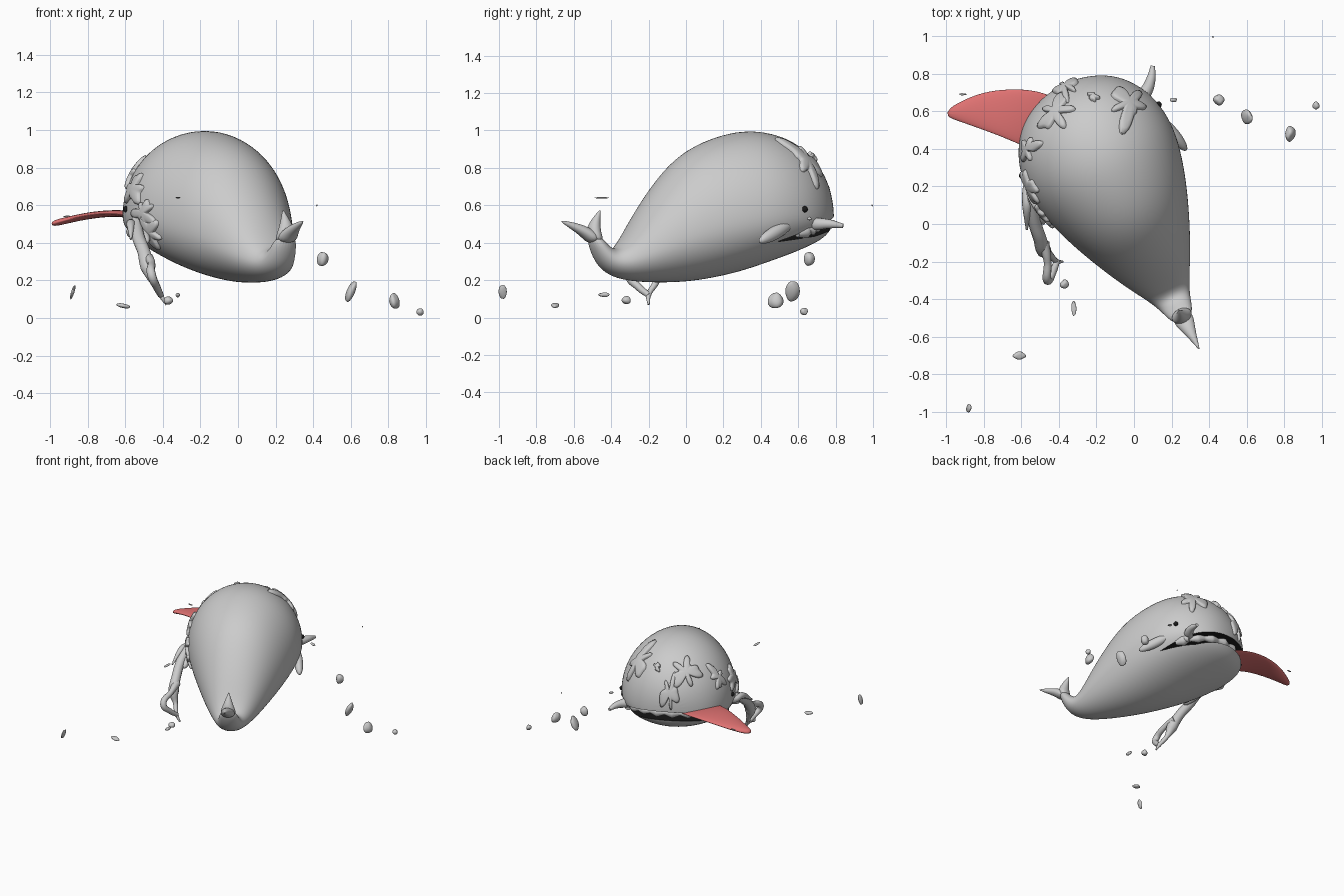
import bpy, bmesh, math, random
from mathutils import Vector, Matrix
from mathutils.bvhtree import BVHTree

if "Cube" in bpy.data.objects:
    bpy.data.objects.remove(bpy.data.objects["Cube"])

random.seed(4)
HEADING = math.radians(27.5)
U = Vector((-math.sin(HEADING), math.cos(HEADING), 0))   # forward axis of the animal
V = Vector((math.cos(HEADING), math.sin(HEADING), 0))    # sideways axis
Z = Vector((0, 0, 1))


def P(s, t, z):
    return U * s + V * t + Z * z


def material(name, rgb):
    m = bpy.data.materials.new(name)
    m.diffuse_color = (*rgb, 1)
    m.use_nodes = True
    m.node_tree.nodes["Principled BSDF"].inputs["Base Color"].default_value = m.diffuse_color
    return m


def link(name, bm, mat=None):
    bmesh.ops.recalc_face_normals(bm, faces=bm.faces)
    me = bpy.data.meshes.new(name)
    bm.to_mesh(me)
    bm.free()
    ob = bpy.data.objects.new(name, me)
    bpy.context.collection.objects.link(ob)
    if mat:
        me.materials.append(mat)
    return ob


def bake(ob, angle=50):
    dg = bpy.context.evaluated_depsgraph_get()
    me = bpy.data.meshes.new_from_object(ob.evaluated_get(dg))
    ob.modifiers.clear()
    ob.data = me
    bpy.ops.object.select_all(action='DESELECT')
    ob.select_set(True)
    bpy.context.view_layer.objects.active = ob
    bpy.ops.object.shade_smooth_by_angle(angle=math.radians(angle))


def loft(name, rings, n=24, mat=None):
    """Each ring: low point, high point, widest fraction, half-width vector."""
    bm = bmesh.new()
    loops = []
    for a, b, f, w in rings:
        mid = a.lerp(b, f)
        loop = []
        for i in range(n):
            c, q = math.cos(math.tau * i / n), math.sin(math.tau * i / n)
            loop.append(bm.verts.new(mid + w * c + ((b - mid) if q > 0 else (mid - a)) * q))
        loops.append(loop)
    for l0, l1 in zip(loops, loops[1:]):
        for i in range(n):
            j = (i + 1) % n
            bm.faces.new((l0[i], l0[j], l1[j], l1[i]))
    bm.faces.new(loops[0])
    bm.faces.new(loops[-1])
    ob = link(name, bm, mat)
    ob.modifiers.new("smooth", 'SUBSURF').levels = 2
    return ob


def side_rings(rows):
    return [(P(a, 0, b), P(c, 0, d), f, V * w) for a, b, c, d, f, w in rows]


dark = material("dark", (0.01, 0.01, 0.01))
red = material("tongue_red", (0.75, 0.17, 0.17))

# Body with curled tail stalk
body = loft("body", side_rings([
    (-.595, .44, -.525, .44, .5, .055), (-.56, .34, -.48, .385, .5, .075),
    (-.51, .26, -.43, .36, .5, .09), (-.43, .213, -.375, .41, .45, .12),
    (-.33, .193, -.29, .55, .42, .175), (-.21, .185, -.19, .69, .42, .235),
    (-.05, .185, -.05, .85, .42, .305), (.10, .20, .10, .94, .42, .365),
    (.28, .235, .28, .995, .40, .418), (.42, .28, .42, 1.005, .37, .43),
    (.56, .325, .56, .975, .34, .408), (.68, .37, .67, .915, .31, .345),
    (.76, .405, .75, .83, .31, .265), (.81, .445, .80, .74, .36, .165),
    (.835, .53, .83, .65, .45, .06)]))
body.data.materials.append(None)

# Mouth wedge cutter
bm = bmesh.new()
profile = [(.36, .405), (.65, .505), (.95, .59), (.95, .515), (.62, .435)]
ends = [[bm.verts.new(P(s, t, z)) for s, z in profile] for t in (-.7, .7)]
for i in range(5):
    j = (i + 1) % 5
    bm.faces.new((ends[0][i], ends[0][j], ends[1][j], ends[1][i]))
bm.faces.new(ends[0])
bm.faces.new(ends[1])
cutter = link("mouth_cutter", bm, dark)
cutter.hide_render = True
cut = body.modifiers.new("mouth", 'BOOLEAN')
cut.operation, cut.solver, cut.object = 'DIFFERENCE', 'EXACT', cutter
cut.material_mode = 'TRANSFER'
tree = BVHTree.FromObject(body, bpy.context.evaluated_depsgraph_get())
bake(body, 40)
bpy.data.objects.remove(cutter)

# Forked tail
for name, rows in (
    ("tail_lobe_rear", [(-.585, .39, -.51, .42, .5, .06), (-.625, .43, -.565, .475, .5, .05),
                        (-.68, .465, -.65, .505, .5, .025), (-.757, .512, -.752, .52, .5, .003)]),
    ("tail_lobe_front", [(-.585, .40, -.50, .40, .5, .068), (-.60, .475, -.52, .45, .5, .05),
                         (-.56, .535, -.52, .515, .5, .022), (-.52, .577, -.514, .574, .5, .003)])):
    bake(loft(name, side_rings(rows), 16))


def blob(name, loc, size, rot=Matrix.Identity(4), lumps=0.0, mat=None):
    bm = bmesh.new()
    bmesh.ops.create_icosphere(bm, subdivisions=3, radius=1)
    k = [random.uniform(0, 6) for _ in range(3)]
    for v in bm.verts:
        g = math.sin(3 * v.co.x + k[0]) * math.sin(3 * v.co.y + k[1]) + math.sin(2 * v.co.z + k[2])
        v.co *= 1 + lumps * g
    bm.transform(Matrix.Translation(loc) @ rot @ Matrix.Diagonal((*size, 1)))
    bake(link(name, bm, mat), 60)


# Eyes and mouth corners on both sides
frame = Matrix((U, V, Z)).transposed().to_4x4()
for side, t in (("right", 1), ("left", -1)):
    spot = tree.find_nearest(P(.505, .42 * t, .58))[0]
    blob(side + "_eye", spot, (.017,) * 3, mat=dark)
    rot = frame @ Matrix.Rotation(math.radians(-12 * t), 4, 'Z') @ Matrix.Rotation(math.radians(-24), 4, 'Y')
    blob(side + "_mouth_corner", P(.33, .405 * t, .455), (.125, .033, .036), rot)

# Tongue
edges = [((-.40, .33, .50), (-.25, .56, .50)), ((-.50, .38, .525), (-.36, .64, .53)),
         ((-.60, .415, .55), (-.47, .705, .55)), ((-.70, .46, .56), (-.62, .725, .56)),
         ((-.82, .505, .545), (-.78, .71, .545)), ((-.93, .545, .52), (-.89, .67, .52)),
         ((-1.0, .57, .50), (-.99, .615, .50))]
bake(loft("tongue", [(Vector(a), Vector(b), .5, Z * .018) for a, b in edges], 16, red))


# Slime splats hugging the body
def splat(name, centre, radius, stretch=(1, 1)):
    hit, nrm = tree.find_nearest(Vector(centre))[:2]
    tx = nrm.cross(Z).normalized()
    ty = nrm.cross(tx)
    waves = [(k, random.uniform(.08, .22), random.uniform(0, 6)) for k in (2, 3, 5, 7)]
    bm = bmesh.new()
    n, prev = 64, None
    top = bm.verts.new(hit + nrm * .022)
    for r, h in ((.35, .022), (.6, .02), (.8, .018), (.95, .012), (1, -.01)):
        loop = []
        for i in range(n):
            a = math.tau * i / n
            d = r * radius * max(.25, .68 + sum(w * math.sin(k * a + ph) for k, w, ph in waves))
            p = hit + tx * (d * math.cos(a) * stretch[0]) + ty * (d * math.sin(a) * stretch[1])
            q, m = tree.find_nearest(p)[:2]
            loop.append(bm.verts.new(q + m * h))
        for i in range(n):
            j = (i + 1) % n
            bm.faces.new((prev[i], prev[j], loop[j], loop[i]) if prev else (top, loop[i], loop[j]))
        prev = loop
    bake(link(name, bm), 60)


splats = [((-.42, .60, .84), .14, (1, 1)), ((-.03, .64, .84), .15, (.9, 1.2)),
          ((-.36, .72, .70), .12, (.7, 1.4)), ((-.54, .40, .75), .10, (.8, 1.2)),
          ((-.54, .20, .68), .12, (1, 1)), ((-.52, .05, .56), .10, (1, 1)),
          ((-.50, .02, .44), .11, (1, 1)), ((-.22, .70, .88), .04, (1, 1))]
for i, (c, r, st) in enumerate(splats):
    splat(f"slime_splat_{i}", c, r, st)


# Slime strands
def strand(name, pts):
    cu = bpy.data.curves.new(name, 'CURVE')
    cu.dimensions, cu.bevel_depth, cu.bevel_resolution = '3D', 1, 3
    cu.resolution_u, cu.use_fill_caps = 6, True
    sp = cu.splines.new('BEZIER')
    sp.bezier_points.add(len(pts) - 1)
    for bp, (x, y, z, r) in zip(sp.bezier_points, pts):
        bp.co, bp.radius = (x, y, z), r
        bp.handle_left_type = bp.handle_right_type = 'AUTO'
    ob = bpy.data.objects.new(name, cu)
    bpy.context.collection.objects.link(ob)


strand("drip_long", [(-.54, .15, .52, .03), (-.53, .02, .43, .035), (-.50, -.08, .35, .035),
                     (-.48, -.14, .27, .04), (-.45, -.16, .19, .018), (-.41, -.2, .12, .014), (-.38, -.2, .07, .006)])
strand("drip_loop", [(-.48, -.10, .32, .03), (-.46, -.2, .29, .02), (-.46, -.3, .23, .024),
                     (-.43, -.25, .16, .02), (-.41, -.2, .12, .016)])
strand("drip_left", [(-.53, .3, .54, .025), (-.57, .2, .50, .02), (-.57, .1, .5, .025), (-.57, -.03, .42, .006)])
strand("drip_right", [(0, .64, .5, .03), (.06, .70, .5, .035), (.09, .77, .5, .025), (.10, .84, .49, .012)])
strand("drip_lip", [(.04, .68, .47, .03), (.1, .6, .47, .02), (.13, .55, .45, .008)])

# Slime filling the mouth between the lips
pts = []
for i in range(19):
    a = math.radians(-80 + 160 * i / 18)
    s = .42 + .35 * math.cos(a)
    p = P(s, .37 * math.sin(a), .43 + (s - .42) * .27)
    pts.append((*p, .018 + .022 * (i % 2) * random.uniform(.6, 1)))
strand("mouth_slime", pts)

# Flying droplets: position, size, tilt
drops = [((-.88, -.98, .135), (.008, .02, .04), .3), ((-.61, -.70, .065), (.03, .018, .013), .2),
         ((-.37, -.32, .095), (.022, .022, .022), 0), ((-.32, -.44, .12), (.011, .03, .012), 0),
         ((.45, .66, .31), (.026, .025, .04), .2), ((.60, .57, .14), (.02, .035, .06), .4),
         ((.83, .48, .095), (.026, .04, .042), -.2), ((.97, .63, .03), (.018, .02, .02), -.5),
         ((.42, .995, .60), (.004, .004, .005), 0), ((-.32, -.45, .64), (.012, .035, .004), 0),
         ((.21, .66, .53), (.02, .012, .008), .3), ((-.91, .69, .54), (.018, .005, .005), 0)]
for i, (loc, size, tilt) in enumerate(drops):
    blob(f"droplet_{i}", loc, size, Matrix.Rotation(tilt, 4, 'Y'), .12)
